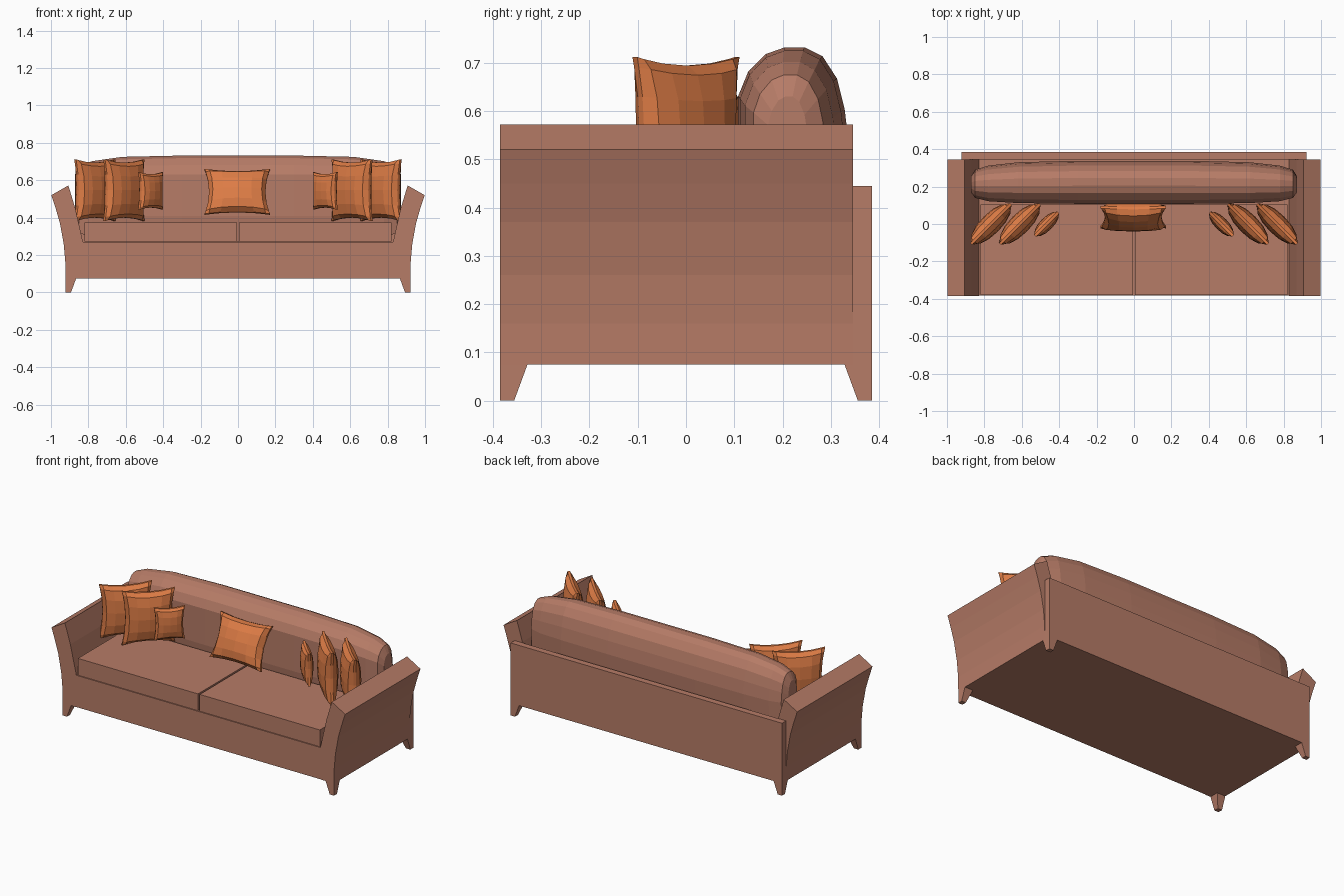
import bpy, bmesh, math
from mathutils import Matrix

if "Cube" in bpy.data.objects:
    bpy.data.objects.remove(bpy.data.objects["Cube"])


def material(name, rgb):
    m = bpy.data.materials.new(name)
    m.diffuse_color = (*rgb, 1)
    m.use_nodes = True
    m.node_tree.nodes["Principled BSDF"].inputs["Base Color"].default_value = m.diffuse_color
    return m


BROWN = material("brown upholstery", (0.47, 0.20, 0.135))
ORANGE = material("orange cushion", (0.72, 0.20, 0.06))


def finish(name, bm, mat):
    bmesh.ops.recalc_face_normals(bm, faces=bm.faces)
    me = bpy.data.meshes.new(name)
    bm.to_mesh(me)
    bm.free()
    me.materials.append(mat)
    ob = bpy.data.objects.new(name, me)
    bpy.context.collection.objects.link(ob)
    return ob


def loft(name, rings, mat):
    """Skin between rings of equal point count, with capped ends."""
    bm = bmesh.new()
    vs = [[bm.verts.new(p) for p in r] for r in rings]
    n = len(rings[0])
    for a, b in zip(vs, vs[1:]):
        for i in range(n):
            j = (i + 1) % n
            bm.faces.new((a[i], a[j], b[j], b[i]))
    bm.faces.new(vs[0])
    bm.faces.new(vs[-1])
    return finish(name, bm, mat)


def box(name, x0, x1, y0, y1, z0, z1, mat=BROWN):
    rect = [(x0, y0), (x1, y0), (x1, y1), (x0, y1)]
    return loft(name, [[(x, y, z) for x, y in rect] for z in (z0, z1)], mat)


# Frame: base, back panel
box("base", -0.83, 0.83, -0.383, 0.346, 0.075, 0.27)
box("back_panel", -0.922, 0.922, 0.346, 0.385, 0.075, 0.445)

# Flared arms and tapered legs, both sides
ARM = [(0.829, 0.075), (0.922, 0.075), (0.923, 0.16), (0.932, 0.26), (0.952, 0.37),
       (0.975, 0.45), (0.998, 0.52), (0.907, 0.572), (0.87, 0.45), (0.829, 0.27)]
for s, side in ((-1, "left"), (1, "right")):
    loft(side + "_arm", [[(s * x, y, z) for x, z in ARM] for y in (-0.385, 0.346)], BROWN)
    for t, end in ((-1, "front"), (1, "back")):
        rings = []
        for z, xi, yi in ((0, 0.893, 0.356), (0.076, 0.865, 0.328)):
            rings.append([(s * x, t * y, z) for x, y in
                          ((xi, yi), (0.922, yi), (0.922, 0.385), (xi, 0.385))])
        loft(f"{end}_{side}_leg", rings, BROWN)
    # Seat cushion, leaving a narrow centre gap
    box(side + "_seat_cushion", *sorted((s * 0.006, s * 0.822)), -0.38, 0.105, 0.272, 0.375)

# Long back bolster: domed section (0..1 depth, 0..1 height) lofted along x
DOME = [(0.08, 0.0), (0.0, 0.3), (0.0, 0.78), (0.09, 0.89), (0.25, 0.97), (0.42, 1.0),
        (0.6, 1.0), (0.76, 0.96), (0.89, 0.86), (0.96, 0.72), (1.0, 0.55), (0.95, 0.0)]
STATIONS = [(0.872, 0.17, 0.255, 0.36, 0.63), (0.85, 0.14, 0.29, 0.32, 0.675),
            (0.78, 0.122, 0.312, 0.29, 0.702), (0.62, 0.112, 0.33, 0.275, 0.725),
            (0.3, 0.108, 0.338, 0.272, 0.732)]
rows = [(-x, *r) for x, *r in STATIONS] + STATIONS[::-1]
loft("back_bolster", [[(x, y0 + u * (y1 - y0), z0 + v * (z1 - z0)) for u, v in DOME]
                      for x, y0, y1, z0, z1 in rows], BROWN)


def pillow(name, loc, hw, hh, thick, turn=0, tilt=0, n=6):
    """Pinched throw pillow: puffed grid front and back with pointed corners."""
    bm = bmesh.new()
    for s in (-1, 1):
        g = []
        for i in range(n + 1):
            row = []
            for j in range(n + 1):
                u, v = math.sin((2 * i / n - 1) * math.pi / 2), math.sin((2 * j / n - 1) * math.pi / 2)
                puff = thick * ((1 - u * u) * (1 - v * v)) ** 0.4 + 0.007
                row.append(bm.verts.new((hw * u * (1 - 0.14 * (1 - v * v)), s * puff,
                                         hh * v * (1 - 0.11 * (1 - u * u)))))
            g.append(row)
        for i in range(n):
            for j in range(n):
                bm.faces.new((g[i][j], g[i + 1][j], g[i + 1][j + 1], g[i][j + 1]))
    # Seam strip joining the two sides
    bmesh.ops.bridge_loops(bm, edges=[e for e in bm.edges if e.is_boundary])
    bm.transform(Matrix.Translation(loc) @ Matrix.Rotation(math.radians(turn), 4, 'Z')
                 @ Matrix.Rotation(math.radians(-tilt), 4, 'X'))
    return finish(name, bm, ORANGE)


# Throw pillows
pillow("centre_pillow", (-0.004, 0.037, 0.538), 0.175, 0.132, 0.055, tilt=24)
for s, side in ((-1, "left"), (1, "right")):
    pillow(side + "_outer_pillow", (s * 0.765, 0, 0.547), 0.15, 0.165, 0.048, turn=-s * 45)
    pillow(side + "_inner_pillow", (s * 0.61, 0, 0.547), 0.15, 0.165, 0.048, turn=-s * 45)
    pillow(side + "_small_pillow", (s * 0.467, 0, 0.543), 0.088, 0.1, 0.028, turn=-s * 45)
